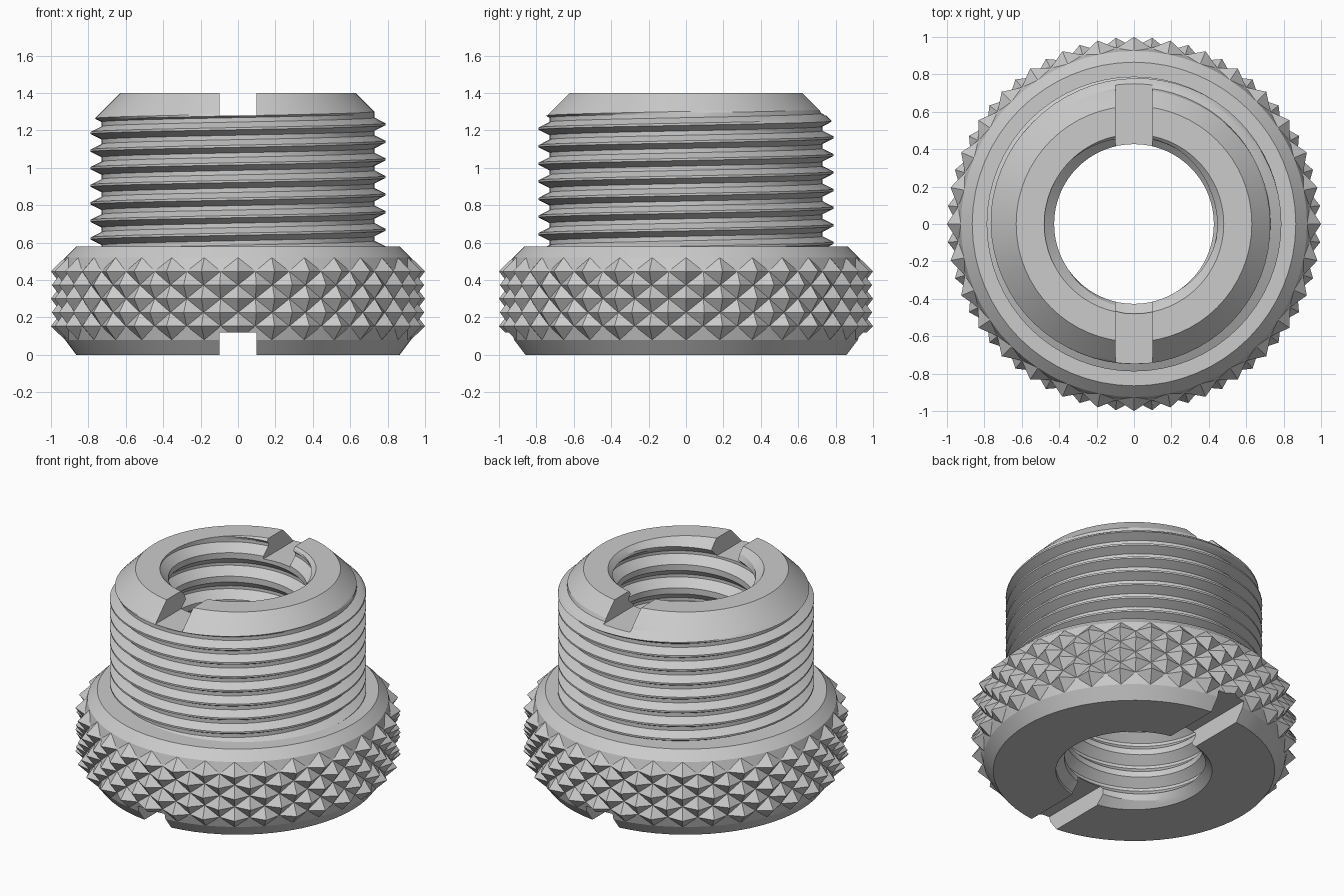
import bpy
import bmesh
from math import cos, sin, tau, floor

COLUMNS = 64
KNURL_ROWS = 7
CREST_STEPS = (-0.375, -0.27, -0.17, -0.0625, 0.0625, 0.17, 0.27, 0.375)

default_cube = bpy.data.objects.get("Cube")
if default_cube:
    bpy.data.objects.remove(default_cube, do_unlink=True)

steel = bpy.data.materials.new("grey_steel")
steel.use_nodes = True
steel_colour = (0.6, 0.6, 0.6, 1)
steel.diffuse_color = steel_colour
steel.node_tree.nodes["Principled BSDF"].inputs["Base Color"].default_value = steel_colour


def thread_radius(phase, low, high):
    """Radius of a flat-crested thread, with the crest at whole phases."""
    distance = abs(phase - floor(phase + 0.5))
    slope = (0.375 - distance) / (0.375 - 0.0625)
    return low + (high - low) * min(1, max(0, slope))


def thread_rows(turn, pitch, start, bottom, top, low, high):
    """Points up one column of a right-handed thread, held between two heights."""
    points = []
    first = floor((bottom - start) / pitch) - 2
    last = floor((top - start) / pitch) + 2
    for ridge in range(first, last + 1):
        for step in CREST_STEPS:
            z = start + pitch * (ridge + step + turn)
            z = min(top, max(bottom, z))
            phase = (z - start) / pitch - turn
            points.append((thread_radius(phase, low, high), z))
    return points


def knurl_rows(column):
    """Staggered pyramid tips and the valleys between them."""
    points = []
    for row in range(KNURL_ROWS):
        z = 0.08 + 0.44 * row / (KNURL_ROWS - 1)
        if row in (0, KNURL_ROWS - 1):
            radius = 0.925
        else:
            radius = 1.0 if (column + row) % 2 else 0.945
        points.append((radius, z))
    return points


def section(column):
    """Closed outline of the wall at one column."""
    turn = column / COLUMNS
    points = [(0.865, 0)] + knurl_rows(column) + [(0.865, 0.58)]
    # outer thread, trimmed by the top bevel
    outer = thread_rows(turn, 0.094, 1.233, 0.58, 1.31, 0.73, 0.788)
    points += [(min(r, 2.03 - z), z) for r, z in outer]
    points.append((0.63, 1.4))
    # bore thread, opened out at both ends
    bore = thread_rows(turn, 0.159, 0.04, 0, 1.4, 0.427, 0.48)
    points += [(max(r, 0.48 - z, z - 0.92), z) for r, z in reversed(bore)]
    return points


# Solid wall swept round the axis
bm = bmesh.new()
grid = []
for column in range(COLUMNS + 1):
    angle = tau * column / COLUMNS
    grid.append([bm.verts.new((r * cos(angle), r * sin(angle), z))
                 for r, z in section(column)])
rows = len(grid[0])
for column in range(COLUMNS):
    left, right = grid[column], grid[column + 1]
    for row in range(rows):
        above = (row + 1) % rows
        a, b, c, d = left[row], right[row], right[above], left[above]
        if 1 <= row < KNURL_ROWS:
            # split along the valley between two tips
            if (column + row - 1) % 2 == 0:
                bm.faces.new((a, b, c))
                bm.faces.new((a, c, d))
            else:
                bm.faces.new((a, b, d))
                bm.faces.new((b, c, d))
        else:
            bm.faces.new((a, b, c, d))
bmesh.ops.remove_doubles(bm, verts=bm.verts, dist=0.00002)
bmesh.ops.triangulate(bm, faces=bm.faces)
bmesh.ops.recalc_face_normals(bm, faces=bm.faces)
mesh = bpy.data.meshes.new("threaded_adapter")
bm.to_mesh(mesh)
bm.free()
mesh.materials.append(steel)
adapter = bpy.data.objects.new("threaded_adapter", mesh)
bpy.context.collection.objects.link(adapter)


def cut_slot(name, bottom, top):
    """Cut a driver slot from front to back."""
    bpy.ops.mesh.primitive_cube_add(size=1, location=(0, 0, (bottom + top) / 2))
    cutter = bpy.context.object
    cutter.name = name
    cutter.scale = (0.2, 2.4, top - bottom)
    cutter.hide_render = True
    cutter.data.materials.append(steel)
    bpy.ops.object.select_all(action="DESELECT")
    adapter.select_set(True)
    bpy.context.view_layer.objects.active = adapter
    cut = adapter.modifiers.new(name, "BOOLEAN")
    cut.operation = "DIFFERENCE"
    cut.solver = "EXACT"
    cut.object = cutter
    bpy.ops.object.modifier_apply(modifier=cut.name)
    bpy.data.objects.remove(cutter, do_unlink=True)


# Driver slots in the top and bottom faces
cut_slot("top_slot", 1.28, 1.6)
cut_slot("bottom_slot", -0.2, 0.12)

bpy.ops.object.shade_smooth_by_angle(angle=0.3)
